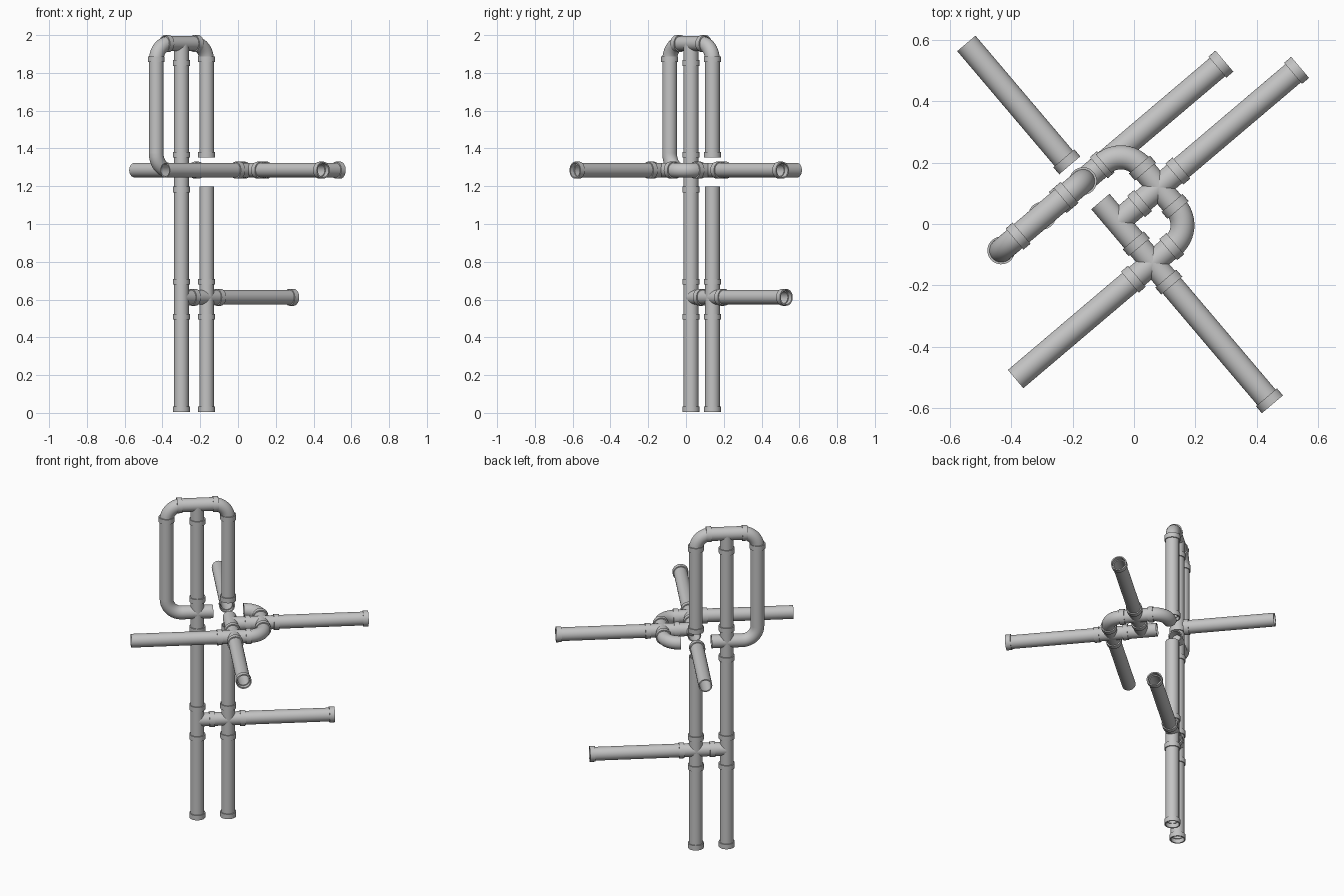
import bpy, bmesh, math
from mathutils import Vector

cube = bpy.data.objects.get("Cube")
if cube:
    bpy.data.objects.remove(cube, do_unlink=True)

# Shared dimensions
SIDES = 32
PIPE_R, BORE_R, COLLAR_R = 0.039, 0.033, 0.045
GAP = 0.175            # spacing between neighbouring fittings
HALF = GAP / 2         # centre of a fitting to its open end
REACH = 0.608          # centre of a fitting to the tip of a free pipe
LOW, MID, TOP = 0.612, 1.285, 1.955
HEADING = math.radians(40.3)

U = Vector((math.cos(HEADING), math.sin(HEADING), 0))
V = Vector((math.sin(HEADING), -math.cos(HEADING), 0))
Z = Vector((0, 0, 1))
ORIGIN = Vector((-0.166, 0.14, 0))

grey = bpy.data.materials.new("pipe_grey")
grey.use_nodes = True
colour = (0.55, 0.55, 0.55, 1)
grey.diffuse_color = colour
grey.node_tree.nodes["Principled BSDF"].inputs["Base Color"].default_value = colour


def at(u, v, z):
    """Place a node on the rotated grid."""
    return ORIGIN + U * u * GAP + V * v * GAP + Z * z


def add_tube(bm, path, normal, outer=PIPE_R, inner=BORE_R):
    """Sweep a hollow wall along (point, tangent) stations."""
    stations = [(p, t, outer) for p, t in path]
    stations += [(p, t, inner) for p, t in reversed(path)]
    rings = []
    for p, t, r in stations:
        side = t.cross(normal)
        ring = []
        for i in range(SIDES):
            a = 2 * math.pi * i / SIDES
            ring.append(bm.verts.new(p + (normal * math.cos(a) + side * math.sin(a)) * r))
        rings.append(ring)
    for k, ring in enumerate(rings):
        after = rings[(k + 1) % len(rings)]
        for i in range(SIDES):
            j = (i + 1) % SIDES
            bm.faces.new((ring[i], ring[j], after[j], after[i]))


def add_straight(bm, centre, direction, start, end, outer=PIPE_R, inner=BORE_R):
    normal = U if abs(direction.z) > 0.5 else Z
    path = [(centre + direction * d, direction) for d in (start, end)]
    add_tube(bm, path, normal, outer, inner)


def finish(bm, name):
    bmesh.ops.recalc_face_normals(bm, faces=bm.faces)
    mesh = bpy.data.meshes.new(name)
    bm.to_mesh(mesh)
    bm.free()
    mesh.materials.append(grey)
    obj = bpy.data.objects.new(name, mesh)
    bpy.context.collection.objects.link(obj)
    bpy.ops.object.select_all(action='DESELECT')
    obj.select_set(True)
    bpy.context.view_layer.objects.active = obj
    bpy.ops.object.shade_smooth_by_angle(angle=math.radians(35))


def fitting(name, centre, arms):
    """Tee or cross made of short hollow arms."""
    bm = bmesh.new()
    for arm in arms:
        add_straight(bm, centre, arm, 0, HALF)
    finish(bm, name)


def elbow(name, corner, a, b, steps=12):
    """Quarter bend joining directions a and b."""
    bm = bmesh.new()
    hub = corner + (a + b) * HALF
    path = []
    for i in range(steps + 1):
        t = math.pi / 2 * i / steps
        point = hub - (b * math.cos(t) + a * math.sin(t)) * HALF
        path.append((point, b * math.sin(t) - a * math.cos(t)))
    add_tube(bm, path, a.cross(b))
    finish(bm, name)


def collar(name, centre, direction, start=0.067):
    bm = bmesh.new()
    add_straight(bm, centre, direction, start, start + 0.03, COLLAR_R, PIPE_R - 0.001)
    finish(bm, name)


def pipe(name, centre, direction, end, tip=False):
    """Long pipe leaving a fitting, with an open socket on its tip if wanted."""
    bm = bmesh.new()
    add_straight(bm, centre, direction, HALF, end - (0.03 if tip else 0))
    finish(bm, name)
    if tip:
        collar(name + "_socket", centre, direction, end - 0.034)


# Nodes of the pipe network
post_low, post_mid, post_top = (at(-1, 0, z) for z in (LOW, MID, TOP))
side_low, side_mid, side_top = (at(0, 0, z) for z in (LOW, MID, TOP))
loop_mid, loop_top = at(-2, 0, MID), at(-2, 0, TOP)
hub_tee, hub_cross, far_cross = at(0, 1, MID), at(0, 2, MID), at(1, 1, MID)

# Tees and crosses
fitting("post_lower_tee", post_low, (Z, -Z, U))
fitting("post_middle_cross", post_mid, (Z, -Z, U, -U))
fitting("post_top_tee", post_top, (U, -U, -Z))
fitting("side_lower_cross", side_low, (Z, -Z, U, -U))
fitting("hub_tee", hub_tee, (V, -V, U))
fitting("hub_cross", hub_cross, (U, -U, V, -V))
fitting("far_cross", far_cross, (U, -U, V, -V))

# Bends
elbow("loop_top_elbow", loop_top, -Z, U)
elbow("loop_bottom_elbow", loop_mid, Z, U)
elbow("side_top_elbow", side_top, -Z, -U)
elbow("back_elbow", at(1, 0, MID), -U, V)
elbow("front_elbow", at(1, 2, MID), -V, -U)

# Upright pipes
span, rise = MID - LOW - HALF, TOP - MID - HALF
pipe("post_leg", post_low, -Z, LOW, True)
pipe("side_leg", side_low, -Z, LOW, True)
pipe("post_middle_pipe", post_low, Z, span)
pipe("side_middle_pipe", side_low, Z, span)
pipe("post_upper_pipe", post_mid, Z, rise)
pipe("loop_upright", loop_mid, Z, rise)
pipe("side_upper_pipe", side_mid, Z, rise)

# Level pipes
pipe("lower_arm", side_low, U, REACH, True)
pipe("far_arm", far_cross, U, REACH, True)
pipe("front_arm", hub_cross, V, REACH, True)
pipe("left_arm", hub_cross, -U, REACH - 0.023)
pipe("back_arm", side_mid, -V, REACH - 0.02)

# Joint collars close to a fitting
joints = [
    (post_low, (Z, U)), (post_mid, (Z,)), (side_low, (Z, U)),
    (side_mid, (Z, -V)), (loop_top, (-Z,)), (side_top, (-Z,)),
    (far_cross, (U, -U, V, -V)), (hub_cross, (U, -U, V, -V)),
]
for centre, directions in joints:
    for d in directions:
        collar("joint_collar", centre, d)

# Joint collars sitting on the neighbouring pipe
for centre, directions in [(post_low, (-Z,)), (side_low, (-Z,)), (post_mid, (-Z,)),
                           (post_top, (U, -U, -Z))]:
    for d in directions:
        collar("pipe_collar", centre, d, HALF)
